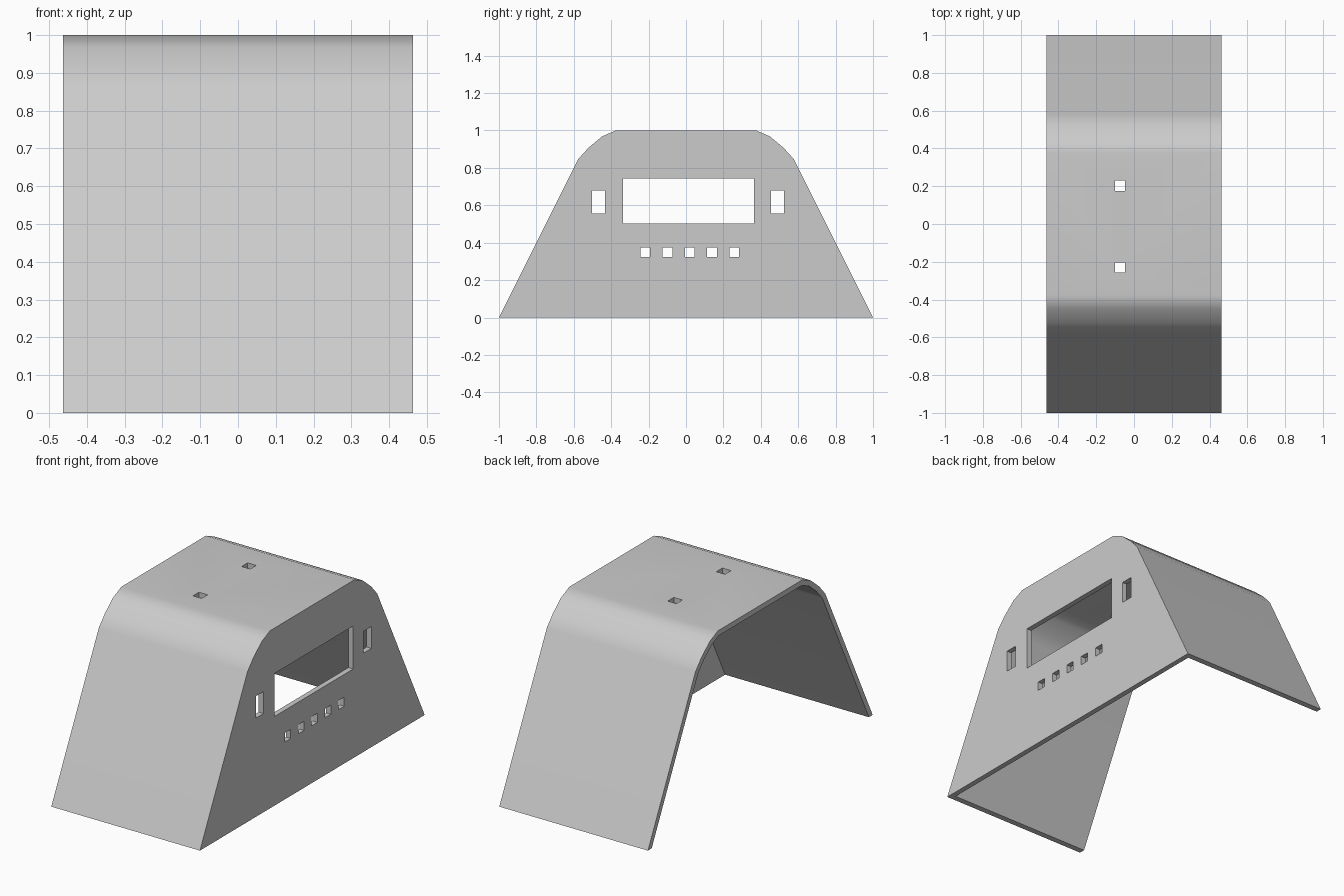
import bpy
import bmesh
from mathutils import Vector
from mathutils.geometry import intersect_line_line_2d

cube = bpy.data.objects.get("Cube")
if cube:
    bpy.data.objects.remove(cube, do_unlink=True)

HALF_WIDTH = 0.463
WALL = 0.03

grey = bpy.data.materials.new("light_grey")
grey.use_nodes = True
grey.diffuse_color = (0.6, 0.6, 0.6, 1)
grey.node_tree.nodes["Principled BSDF"].inputs["Base Color"].default_value = (0.6, 0.6, 0.6, 1)


def prism(name, profile, x0, x1):
    """Extrude a closed (y, z) profile from x0 to x1."""
    bm = bmesh.new()
    face = bm.faces.new([bm.verts.new((x0, y, z)) for y, z in profile])
    solid = bmesh.ops.extrude_face_region(bm, geom=[face])
    moved = [v for v in solid["geom"] if isinstance(v, bmesh.types.BMVert)]
    bmesh.ops.translate(bm, verts=moved, vec=(x1 - x0, 0, 0))
    bmesh.ops.recalc_face_normals(bm, faces=bm.faces[:])
    mesh = bpy.data.meshes.new(name)
    bm.to_mesh(mesh)
    bm.free()
    mesh.materials.append(grey)
    obj = bpy.data.objects.new(name, mesh)
    bpy.context.collection.objects.link(obj)
    return obj


def inset_line(points, distance):
    """Offset an open profile towards its inside, keeping mitred corners."""
    lines = []
    for a, b in zip(points, points[1:]):
        a, b = Vector(a), Vector(b)
        along = (b - a).normalized()
        shift = Vector((along.y, -along.x)) * distance
        lines.append((a + shift - along, b + shift + along))
    corners = [intersect_line_line_2d(*p, *q) for p, q in zip(lines, lines[1:])]
    return [lines[0][0]] + corners + [lines[-1][1]]


def cut(target, cutter):
    cutter.hide_render = True
    cutter.hide_set(True)
    mod = target.modifiers.new(cutter.name, 'BOOLEAN')
    mod.object = cutter
    mod.operation = 'DIFFERENCE'
    mod.solver = 'EXACT'
    return cutter


# Sloped hood outline with rounded shoulders
left = [(-1, 0), (-0.577, 0.846), (-0.522, 0.907), (-0.449, 0.968), (-0.376, 1)]
outline = left + [(-y, z) for y, z in reversed(left)]
housing = prism("housing", outline, -HALF_WIDTH, HALF_WIDTH)

# Hollow, open below and at one end
cutters = [cut(housing, prism("hollow_cutter", inset_line(outline, WALL),
                              -HALF_WIDTH - 0.1, HALF_WIDTH - WALL))]


def panel_hole(name, y0, y1, z0, z1):
    profile = [(y0, z0), (y1, z0), (y1, z1), (y0, z1)]
    cutters.append(cut(housing, prism(name, profile, HALF_WIDTH - 0.1, HALF_WIDTH + 0.1)))


# Display window, side slots and button row in the end panel
panel_hole("display_cutter", -0.337, 0.364, 0.502, 0.744)
panel_hole("front_slot_cutter", -0.503, -0.434, 0.556, 0.679)
panel_hole("back_slot_cutter", 0.455, 0.525, 0.556, 0.679)
for i in range(5):
    y = 0.02 + (i - 2) * 0.119
    panel_hole("button_cutter", y - 0.026, y + 0.026, 0.323, 0.374)

# Two square holes in the roof
for y in (-0.23, 0.203):
    profile = [(y - 0.027, 0.9), (y + 0.027, 0.9), (y + 0.027, 1.1), (y - 0.027, 1.1)]
    cutters.append(cut(housing, prism("roof_hole_cutter", profile, -0.101, -0.047)))

# Apply the cuts, then smooth the shoulders only
bpy.context.view_layer.update()
depsgraph = bpy.context.evaluated_depsgraph_get()
finished = bpy.data.meshes.new_from_object(housing.evaluated_get(depsgraph))
housing.modifiers.clear()
housing.data = finished
for cutter in cutters:
    bpy.data.objects.remove(cutter, do_unlink=True)

bpy.ops.object.select_all(action='DESELECT')
housing.select_set(True)
bpy.context.view_layer.objects.active = housing
bpy.ops.object.shade_smooth_by_angle(angle=0.55)
weighted = housing.modifiers.new("weighted_normals", 'WEIGHTED_NORMAL')
weighted.keep_sharp = True
